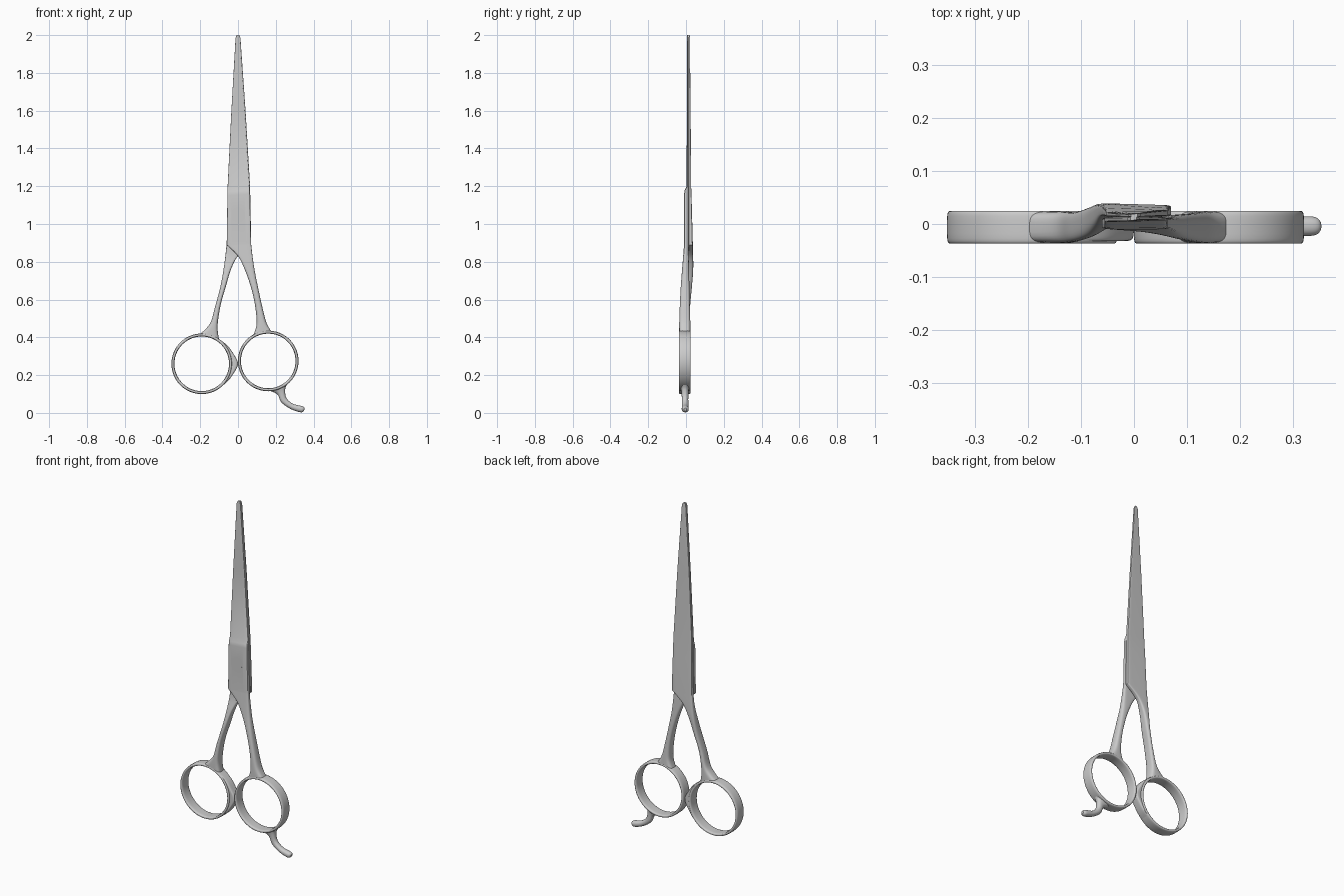
import bpy, bmesh, math
from mathutils import Vector

if "Cube" in bpy.data.objects:
    bpy.data.objects.remove(bpy.data.objects["Cube"])

def finish(name, bm, angle=35):
    bmesh.ops.recalc_face_normals(bm, faces=bm.faces)
    me = bpy.data.meshes.new(name)
    bm.to_mesh(me)
    bm.free()
    ob = bpy.data.objects.new(name, me)
    bpy.context.collection.objects.link(ob)
    bpy.ops.object.select_all(action='DESELECT')
    ob.select_set(True)
    bpy.context.view_layer.objects.active = ob
    bpy.ops.object.shade_smooth_by_angle(angle=math.radians(angle))
    return ob

def superellipse(n, count=28):
    pts = []
    for i in range(count):
        a = 2 * math.pi * (i + 0.5) / count
        c, s = math.cos(a), math.sin(a)
        pts.append((math.copysign(abs(c) ** (2 / n), c), math.copysign(abs(s) ** (2 / n), s)))
    return pts

def smooth(st, steps=6):
    # Catmull-Rom through the stations
    out = []
    for i in range(len(st) - 1):
        p0, p1, p2, p3 = st[max(i - 1, 0)], st[i], st[i + 1], st[min(i + 2, len(st) - 1)]
        for k in range(steps):
            t = k / steps
            out.append(tuple(0.5 * (2 * b + (c - a) * t + (2 * a - 5 * b + 4 * c - d) * t * t
                       + (3 * b - a - 3 * c + d) * t ** 3) for a, b, c, d in zip(p0, p1, p2, p3)))
    return out + [st[-1]]

def loft(name, stations):
    # station: left x,z, right x,z, front y, back y, wedge (+front / -back), squareness
    bm = bmesh.new()
    rings = []
    for xl, zl, xr, zr, yf, yb, w, n in stations:
        ring = []
        for c, s in superellipse(n):
            u, v = 0.5 + 0.5 * c, 0.5 + 0.5 * s
            f = yf + (yb - yf) * w * u if w > 0 else yf
            b = yb + (yb - yf) * w * (1 - u) if w < 0 else yb
            ring.append(bm.verts.new((xl + (xr - xl) * u, f + (b - f) * v, zl + (zr - zl) * u)))
        rings.append(ring)
    for a, b in zip(rings, rings[1:]):
        for i in range(len(a)):
            j = (i + 1) % len(a)
            bm.faces.new((a[i], a[j], b[j], b[i]))
    bm.faces.new(rings[0])
    bm.faces.new(rings[-1])
    return finish(name, bm)

def finger_ring(name, x, z):
    bm = bmesh.new()
    prof = superellipse(4, 20)
    n = 72
    rows = []
    for i in range(n):
        a = 2 * math.pi * i / n
        rows.append([bm.verts.new((x + (0.1525 + 0.008 * c) * math.cos(a), -0.006 + 0.031 * s,
                                   z + (0.1525 + 0.008 * c) * math.sin(a))) for c, s in prof])
    for i in range(n):
        a, b = rows[i], rows[(i + 1) % n]
        for k in range(len(prof)):
            m = (k + 1) % len(prof)
            bm.faces.new((a[k], a[m], b[m], b[k]))
    return finish(name, bm)

def disc(name, r, y0, y1):
    bm = bmesh.new()
    bmesh.ops.create_cone(bm, cap_ends=True, segments=40, radius1=r, radius2=r, depth=y1 - y0)
    for v in bm.verts:
        v.co = Vector((v.co.x, (y0 + y1) / 2 + v.co.z, 1.05 + v.co.y))
    return finish(name, bm)

def cut(ob, cutter):
    m = ob.modifiers.new("cut", 'BOOLEAN')
    m.operation, m.object, m.solver = 'DIFFERENCE', cutter, 'EXACT'
    cutter.hide_render = True
    cutter.hide_set(True)

# Front half: blade, pivot block, then the shank to the right ring
front_blade = [
    (-0.007, 2.0, 0.005, 2.0, 0.006, 0.013, 0.3, 8),
    (-0.013, 1.985, 0.010, 1.985, 0.005, 0.013, 0.3, 8),
    (-0.035, 1.6, 0.036, 1.6, 0.004, 0.013, 0.4, 8),
    (-0.055, 1.2, 0.060, 1.2, 0.003, 0.013, 0.3, 8),
    (-0.056, 1.17, 0.062, 1.18, -0.008, 0.013, 0.05, 8),
    (-0.056, 1.15, 0.063, 1.16, -0.010, 0.013, 0, 8)]
front_shank = [
    (-0.060, 0.89, 0.069, 0.90, -0.010, 0.013, 0, 8),
    (0.0, 0.83, 0.077, 0.83, -0.015, 0.014, 0, 5),
    (0.035, 0.76, 0.089, 0.75, -0.021, 0.016, 0, 3),
    (0.067, 0.67, 0.107, 0.66, -0.028, 0.018, 0, 2.8),
    (0.090, 0.57, 0.129, 0.56, -0.033, 0.020, 0, 2.8),
    (0.098, 0.47, 0.150, 0.48, -0.036, 0.023, 0, 3),
    (0.080, 0.408, 0.175, 0.433, -0.036, 0.024, 0, 4)]
front_half = loft("front_blade", front_blade + smooth(front_shank))

# Back half: blade, pivot block, then the shank to the left ring
back_blade = [
    (-0.006, 2.0, 0.007, 2.0, 0.0135, 0.020, -0.3, 8),
    (-0.011, 1.985, 0.013, 1.985, 0.0135, 0.021, -0.3, 8),
    (-0.034, 1.6, 0.040, 1.6, 0.0135, 0.025, -0.4, 8),
    (-0.053, 1.2, 0.064, 1.2, 0.0135, 0.028, -0.3, 8),
    (-0.055, 1.1, 0.066, 1.1, 0.0135, 0.031, -0.1, 8)]
back_shank = [
    (-0.060, 0.90, 0.070, 0.89, 0.0135, 0.036, 0, 8),
    (-0.067, 0.83, 0.0, 0.83, 0.010, 0.038, 0, 5),
    (-0.078, 0.75, -0.037, 0.76, -0.006, 0.038, 0, 3.5),
    (-0.095, 0.66, -0.064, 0.67, -0.022, 0.031, 0, 2.8),
    (-0.122, 0.56, -0.092, 0.57, -0.032, 0.022, 0, 2.8),
    (-0.147, 0.475, -0.108, 0.46, -0.036, 0.023, 0, 3),
    (-0.200, 0.417, -0.100, 0.385, -0.036, 0.024, 0, 4)]
loft("back_blade", back_blade + smooth(back_shank))

# Finger rings
finger_ring("left_ring", -0.192, 0.26)
finger_ring("right_ring", 0.16, 0.275)

# Hooked finger rest under the right ring
rest = [
    (0.165, 0.118, 0.262, 0.155, -0.030, 0.018, 0, 2.5),
    (0.208, 0.098, 0.250, 0.125, -0.024, 0.013, 0, 2.3),
    (0.230, 0.055, 0.256, 0.080, -0.022, 0.012, 0, 2.2),
    (0.280, 0.020, 0.290, 0.049, -0.022, 0.013, 0, 2.2),
    (0.332, 0.003, 0.342, 0.035, -0.022, 0.014, 0, 2.2),
    (0.350, 0.011, 0.353, 0.025, -0.012, 0.004, 0, 2.2)]
loft("finger_rest", smooth(rest))

# Pointed bumper on the left ring
bumper = []
for deg, r in ((60, .161), (35, .167), (15, .178), (4, .190), (-4, .190), (-15, .178), (-32, .167), (-46, .160)):
    c, s = math.cos(math.radians(deg)), math.sin(math.radians(deg))
    bumper.append((-0.192 + 0.153 * c, 0.26 + 0.153 * s, -0.192 + r * c, 0.26 + r * s, -0.032, 0.020, 0, 4))
loft("bumper", smooth(bumper, 4))

# Slotted pivot screw set in a shallow recess
cut(front_half, disc("screw_recess_cutter", 0.037, -0.03, -0.004))
screw = disc("pivot_screw", 0.033, -0.0105, 0.005)
bm = bmesh.new()
bmesh.ops.create_cube(bm, size=1)
for v in bm.verts:
    x, z = v.co.x * 0.1, v.co.z * 0.012
    v.co = Vector(((x - z) * 0.707, -0.0115 + v.co.y * 0.012, 1.05 + (x + z) * 0.707))
cut(screw, finish("slot_cutter", bm))
